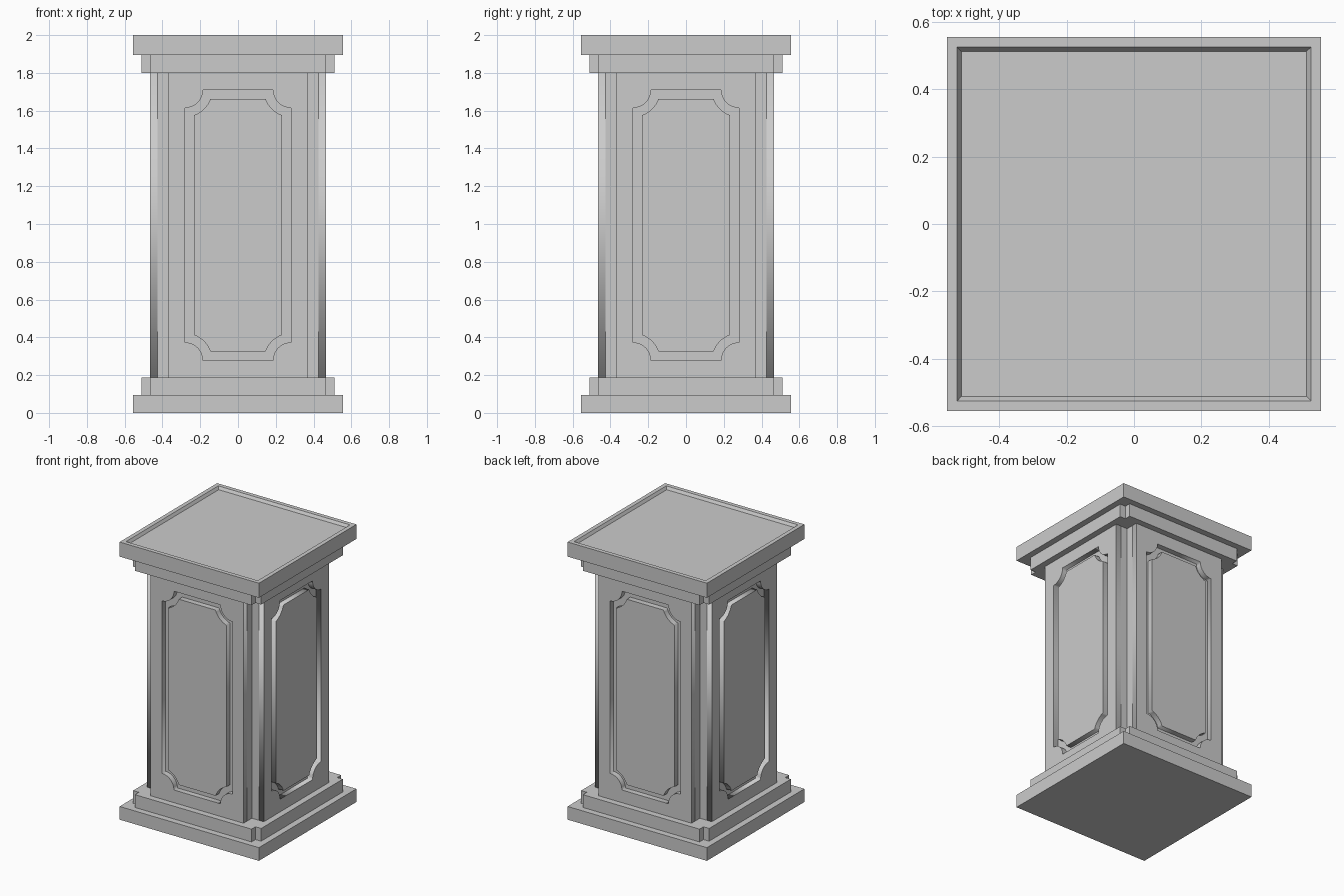
import bpy, bmesh, math
from mathutils import Matrix

if "Cube" in bpy.data.objects:
    bpy.data.objects.remove(bpy.data.objects["Cube"])

stone = bpy.data.materials.new("grey_stone")
stone.diffuse_color = (0.6, 0.6, 0.6, 1)
stone.use_nodes = True
stone.node_tree.nodes["Principled BSDF"].inputs["Base Color"].default_value = stone.diffuse_color


def add_object(name, mesh):
    ob = bpy.data.objects.new(name, mesh)
    bpy.context.collection.objects.link(ob)
    mesh.materials.clear()
    mesh.materials.append(stone)
    return ob


def prism(name, outline, z0, z1, recess=None):
    """Extrude a plan outline upwards; optional recess = (rim, slope, depth) on top."""
    bm = bmesh.new()
    face = bm.faces.new([bm.verts.new((x, y, z0)) for x, y in outline])
    ext = bmesh.ops.extrude_face_region(bm, geom=[face], use_keep_orig=True)["geom"]
    for v in ext:
        if isinstance(v, bmesh.types.BMVert):
            v.co.z = z1
    bmesh.ops.recalc_face_normals(bm, faces=bm.faces[:])
    if recess:
        rim, slope, depth = recess
        top = max(bm.faces, key=lambda f: f.calc_center_median().z)
        bmesh.ops.inset_region(bm, faces=[top], thickness=rim, use_even_offset=True)
        bmesh.ops.inset_region(bm, faces=[top], thickness=slope, use_even_offset=True)
        for v in top.verts:
            v.co.z -= depth
    mesh = bpy.data.meshes.new(name)
    bm.to_mesh(mesh)
    bm.free()
    return add_object(name, mesh)


def square(h):
    return [(-h, -h), (h, -h), (h, h), (-h, h)]


def cross(a, b):
    """Square of half-width a with its corners notched in to b."""
    return [(-b, -a), (b, -a), (b, -b), (a, -b), (a, b), (b, b),
            (b, a), (-b, a), (-b, b), (-a, b), (-a, -b), (-b, -b)]


def panel_outline(inset, segs=8):
    """Tall rectangle with scooped corners, centred on the panel."""
    cx, cz, r = 0.28, 0.716, 0.095 + inset
    a0 = math.asin(inset / r)
    pts = []
    for q, (sx, sz) in enumerate([(1, 1), (-1, 1), (-1, -1), (1, -1)]):
        arc = []
        for i in range(segs + 1):
            a = a0 + (math.pi / 2 - 2 * a0) * i / segs
            arc.append((sx * (cx - r * math.sin(a)), sz * (cz - r * math.cos(a))))
        pts += arc if q % 2 == 0 else arc[::-1]
    return pts


def plate(name, outlines, thick):
    """Flat filled curve (inner outlines become holes) turned into a mesh."""
    cu = bpy.data.curves.new(name, 'CURVE')
    cu.dimensions = '2D'
    cu.fill_mode = 'BOTH'
    cu.extrude = thick / 2
    for pts in outlines:
        sp = cu.splines.new('POLY')
        sp.points.add(len(pts) - 1)
        for p, (x, y) in zip(sp.points, pts):
            p.co = (x, y, 0, 1)
        sp.use_cyclic_u = True
    tmp = bpy.data.objects.new(name, cu)
    bpy.context.collection.objects.link(tmp)
    dg = bpy.context.evaluated_depsgraph_get()
    mesh = bpy.data.meshes.new_from_object(tmp.evaluated_get(dg))
    bpy.data.objects.remove(tmp)
    return mesh


# base and top mouldings
prism("base_slab", square(0.555), 0, 0.095)
prism("base_step", cross(0.51, 0.465), 0.095, 0.187)
prism("top_step", cross(0.51, 0.465), 1.80, 1.895)
prism("top_slab", square(0.555), 1.895, 2.0, recess=(0.03, 0.012, 0.02))

# shaft with notched corners
GROOVE = 0.04
FACE = 0.465
prism("shaft_core", cross(FACE - GROOVE, 0.37), 0.187, 1.80)

# panelled face on each side: frame plate and inner panel with a groove between
MID = 0.994
lo, hi = 0.187 - MID, 1.80 - MID
border = [(-0.37, lo), (0.37, lo), (0.37, hi), (-0.37, hi)]
frame = plate("frame", [border, panel_outline(0)], GROOVE)
inner = plate("panel", [panel_outline(0.047)], GROOVE)
for k, side in enumerate(["front", "right", "back", "left"]):
    m = (Matrix.Rotation(k * math.pi / 2, 4, 'Z')
         @ Matrix.Translation((0, -(FACE - GROOVE / 2), MID))
         @ Matrix.Rotation(math.pi / 2, 4, 'X'))
    for part, mesh in (("frame", frame), ("panel", inner)):
        add_object(side + "_" + part, mesh).matrix_world = m
